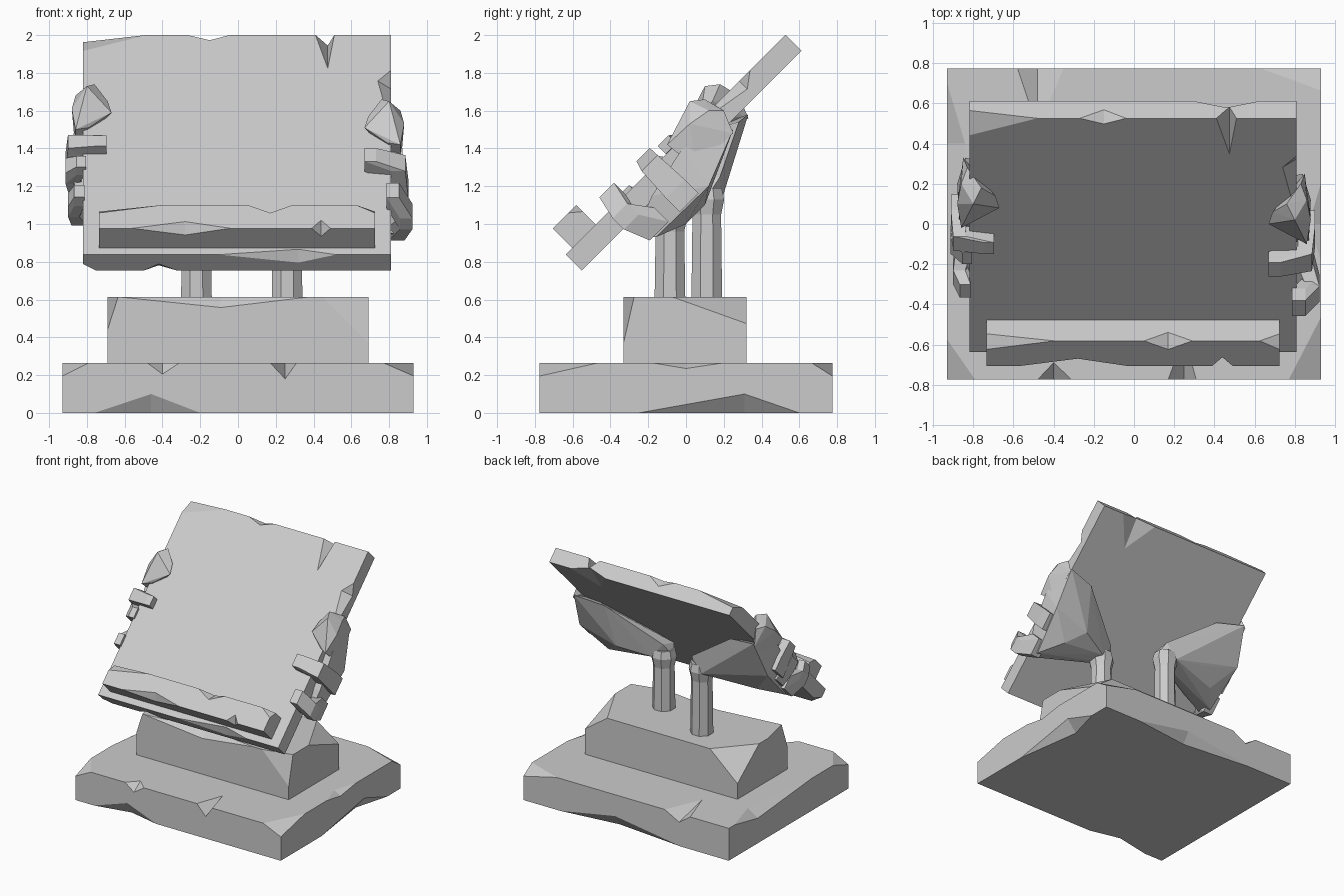
import bpy, bmesh, math
from mathutils import Vector, Matrix

if "Cube" in bpy.data.objects:
    bpy.data.objects.remove(bpy.data.objects["Cube"])

stone = bpy.data.materials.new("grey stone")
stone.use_nodes = True
stone.diffuse_color = (0.6, 0.6, 0.6, 1)
stone.node_tree.nodes["Principled BSDF"].inputs["Base Color"].default_value = (0.6, 0.6, 0.6, 1)


def add_object(name, bm, matrix=Matrix()):
    bmesh.ops.recalc_face_normals(bm, faces=bm.faces)
    mesh = bpy.data.meshes.new(name)
    bm.to_mesh(mesh)
    bm.free()
    mesh.materials.append(stone)
    obj = bpy.data.objects.new(name, mesh)
    obj.matrix_world = matrix
    bpy.context.collection.objects.link(obj)
    return obj


def hull(name, points, matrix=Matrix()):
    """Faceted convex lump around a few points."""
    bm = bmesh.new()
    for p in points:
        bm.verts.new(p)
    out = bmesh.ops.convex_hull(bm, input=bm.verts)
    loose = [v for v in bm.verts if not v.link_faces]
    bmesh.ops.delete(bm, geom=loose, context='VERTS')
    return add_object(name, bm, matrix)


def cut(obj, points, matrix):
    """Subtract a convex chip and keep the plain mesh."""
    cutter = hull("chip_cutter", points, matrix)
    cutter.hide_render = True
    mod = obj.modifiers.new("chip", 'BOOLEAN')
    mod.operation, mod.solver, mod.object = 'DIFFERENCE', 'EXACT', cutter
    bpy.context.view_layer.update()
    graph = bpy.context.evaluated_depsgraph_get()
    old = obj.data
    new = bpy.data.meshes.new_from_object(obj.evaluated_get(graph))
    obj.modifiers.clear()
    obj.data = new
    bpy.data.meshes.remove(old)
    bpy.data.objects.remove(cutter)


def slab(name, low, high, notches=(), corners=(), matrix=Matrix()):
    """Box with chipped edges and corners.
    notch: edge axis, start, middle, end, sides of the other two axes, depths along them
    corner: the three sides, then the three cut lengths"""
    low, high = Vector(low), Vector(high)
    box = [(x, y, z) for x in (low.x, high.x) for y in (low.y, high.y) for z in (low.z, high.z)]
    obj = hull(name, box, matrix)
    side = lambda axis, s: high[axis] if s > 0 else low[axis]
    for axis, start, middle, end, s1, s2, d1, d2 in notches:
        others = [i for i in range(3) if i != axis]
        base = Vector()
        for i, s in zip(others, (s1, s2)):
            base[i] = side(i, s)
        points = []
        for along, m1, m2 in ((start, 0, 0), (end, 0, 0), (middle, d1, 0), (middle, 0, d2),
                              (middle, -0.03, -0.03)):
            p = base.copy()
            p[axis] = along
            p[others[0]] -= s1 * m1
            p[others[1]] -= s2 * m2
            points.append(p)
        cut(obj, points, matrix)
    for signs, lengths in corners:
        tip = Vector([side(i, s) for i, s in enumerate(signs)])
        points = [tip + Vector(signs) * 0.03]
        for i in range(3):
            p = tip.copy()
            p[i] -= signs[i] * lengths[i]
            points.append(p)
        cut(obj, points, matrix)
    return obj


# Wide base slab
slab("base_slab", (-0.93, -0.775, 0), (0.93, 0.775, 0.265),
     notches=[(0, -0.48, -0.4, -0.31, -1, 1, 0.085, 0.06),
              (0, 0.17, 0.25, 0.31, -1, 1, 0.22, 0.085),
              (0, -0.76, -0.46, -0.2, -1, -1, 0.06, 0.1),
              (0, -0.58, -0.48, -0.35, 1, 1, 0.3, 0.07),
              (0, -0.5, 0.1, 0.6, 1, -1, 0.06, 0.09),
              (1, -0.18, 0, 0.2, 1, 1, 0.06, 0.03),
              (1, -0.25, 0.31, 0.6, 1, -1, 0.08, 0.1),
              (1, -0.3, 0.4, 0.7, -1, 1, 0.09, 0.06)],
     corners=[((1, -1, 1), (0.16, 0.31, 0.07)),
              ((-1, -1, 1), (0.14, 0.2, 0.07)),
              ((1, 1, 1), (0.3, 0.11, 0.07))])

# Narrow plinth block
slab("plinth", (-0.69, -0.33, 0.25), (0.69, 0.32, 0.613),
     notches=[(0, -0.62, -0.09, 0.37, -1, 1, 0.06, 0.055)],
     corners=[((1, -1, 1), (0.24, 0.055, 0.24)),
              ((-1, -1, 1), (0.055, 0.25, 0.17)),
              ((-1, 1, 1), (0.25, 0.28, 0.22)),
              ((1, 1, 1), (0.2, 0.39, 0.14))])

# Tilted tablet and its ledge share one frame: x, up the slope, out of the face
tilt = Matrix.Translation((0, -0.637, 0.838)) @ Matrix.Rotation(math.pi / 4, 4, 'X')
slab("tablet", (-0.82, 0, -0.12), (0.81, 1.645, 0),
     notches=[(0, 0.41, 0.475, 0.51, 1, 1, 0.25, 0.08),
              (0, 0.3, 0.46, 0.62, 1, -1, 0.25, 0.045),
              (0, -0.27, -0.15, -0.04, 1, 1, 0.04, 0.06),
              (0, -0.5, -0.42, -0.32, -1, -1, 0.04, 0.05),
              (0, -0.1, 0.32, 0.52, -1, 1, 0.04, 0.06),
              (1, 0.95, 1.3, 1.38, 1, 1, 0.07, 0.06)],
     corners=[((-1, 1, 1), (0.34, 0.12, 0.055)),
              ((-1, -1, -1), (0.07, 0.1, 0.05))],
     matrix=tilt)
slab("ledge", (-0.735, 0.05, -0.01), (0.725, 0.225, 0.147),
     notches=[(0, 0.05, 0.17, 0.29, 1, 1, 0.06, 0.06),
              (0, -0.56, -0.28, -0.04, -1, 1, 0.05, 0.05),
              (0, 0.39, 0.44, 0.49, -1, 1, 0.06, 0.06)],
     corners=[((-1, 1, 1), (0.34, 0.06, 0.05)),
              ((1, 1, 1), (0.1, 0.06, 0.05))],
     matrix=tilt)


def forearm(name, x, y, top):
    """Eight-sided shaft that flares at the wrist."""
    bm = bmesh.new()
    rings = []
    for z, r in ((0.6, 0.088), (top - 0.14, 0.082), (top - 0.06, 0.1), (top, 0.085)):
        rings.append([bm.verts.new((x + r * math.cos(a), y + r * math.sin(a), z))
                      for a in [math.tau * (i + 0.5) / 8 for i in range(8)]])
    for lower, upper in zip(rings, rings[1:]):
        for i in range(8):
            j = (i + 1) % 8
            bm.faces.new((lower[i], lower[j], upper[j], upper[i]))
    bm.faces.new(rings[0])
    bm.faces.new(rings[-1])
    add_object(name, bm)


def finger(name, joints, s):
    """Blocky bones between joints, squared to the tablet."""
    turn = Matrix.Rotation(math.pi / 4, 3, 'X')
    for n, (a, b) in enumerate(zip(joints, joints[1:])):
        points = []
        for x, y, z, r in (a, b):
            for i in (-1, 1):
                for j in (-1, 1):
                    for k in (-1, 1):
                        points.append(Vector((s * x, y, z)) + turn @ Vector((i * 0.6, j, k * 0.75)) * r)
        hull(f"{name}_bone_{n + 1}", points)


PALM = [(0.6, -0.2, 1.0), (0.56, 0.1, 1.1), (0.6, 0.2, 1.46), (0.5, 0.0, 1.27),
        (0.82, -0.27, 0.95), (0.84, -0.16, 0.93), (0.88, 0.12, 1.2), (0.84, 0.25, 1.5),
        (0.87, -0.02, 1.4), (0.87, -0.18, 1.15), (0.7, 0.0, 1.0)]
KNUCKLE = [(0.67, 0.0, 1.51), (0.69, 0.06, 1.57), (0.76, 0.1, 1.66), (0.8, 0.02, 1.65),
           (0.86, 0.12, 1.6), (0.88, 0.02, 1.53), (0.86, -0.1, 1.42), (0.79, -0.06, 1.43),
           (0.85, 0.25, 1.48), (0.83, 0.2, 1.6), (0.86, 0.05, 1.3)]


def hand(side, s, arm, top, shift, fingers):
    """Forearm, palm behind the tablet and fingers over its edge."""
    x, y = arm
    forearm(f"{side}_forearm", s * x, y, top)
    place = lambda pts: [(s * p[0], p[1] + shift, p[2] + shift) for p in pts]
    wrist = [(s * (x + i), y + j, top + k) for i, j, k in
             ((-0.09, 0, -0.05), (0.05, -0.08, -0.06), (0.05, 0.08, -0.06),
              (-0.05, -0.06, 0.03), (-0.04, 0.07, 0.06))]
    hull(f"{side}_palm", place(PALM) + wrist)
    hull(f"{side}_knuckle", place(KNUCKLE))
    for n, joints in enumerate(fingers):
        finger(f"{side}_finger_{n + 1}", joints, s)


hand("left", 1, (0.26, -0.085), 1.1, 0,
     [[(0.7, -0.2, 1.34, 0.05), (0.85, -0.16, 1.29, 0.06), (0.86, -0.02, 1.15, 0.07)],
      [(0.82, -0.39, 1.15, 0.055), (0.89, -0.32, 1.04, 0.055), (0.84, -0.18, 1.0, 0.07)]])
hand("right", -1, (0.22, 0.11), 1.19, 0.08,
     [[(0.72, -0.1, 1.42, 0.04), (0.87, -0.07, 1.41, 0.05), (0.87, 0.06, 1.3, 0.07)],
      [(0.83, -0.15, 1.31, 0.04), (0.88, -0.08, 1.28, 0.055), (0.85, 0.02, 1.2, 0.06)],
      [(0.84, -0.31, 1.15, 0.045), (0.87, -0.24, 1.1, 0.05), (0.84, -0.1, 1.08, 0.07)]])
